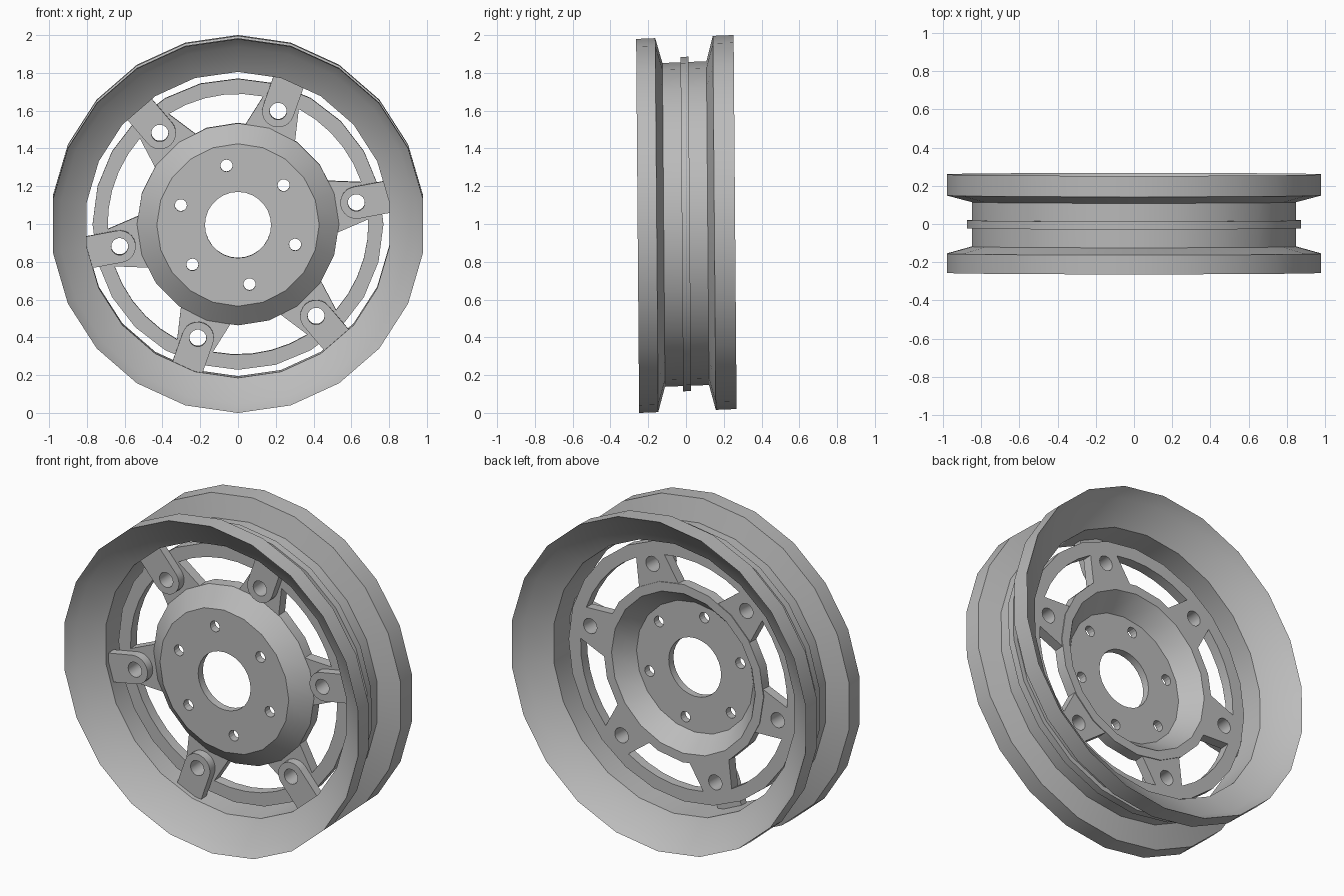
import bpy, bmesh
from math import sin, cos, pi, radians, asin
from mathutils import Matrix

if "Cube" in bpy.data.objects:
    bpy.data.objects.remove(bpy.data.objects["Cube"])

metal = bpy.data.materials.new("grey_metal")
metal.use_nodes = True
GREY = (0.5, 0.5, 0.5, 1)
metal.diffuse_color = GREY
metal.node_tree.nodes["Principled BSDF"].inputs["Base Color"].default_value = GREY

# The wheel leans very slightly about its middle
LEAN = Matrix(((1, 0, 0, 0), (0, 1, -0.008, 0), (0, 0.04, 1, 1), (0, 0, 0, 1)))


def finish(obj):
    obj.data.transform(LEAN)
    obj.data.materials.clear()
    obj.data.materials.append(metal)
    bpy.ops.object.select_all(action='DESELECT')
    obj.select_set(True)
    bpy.context.view_layer.objects.active = obj
    bpy.ops.object.shade_smooth_by_angle(angle=radians(25))


def lathe(name, profile, sides):
    """Turn a closed (radius, y) profile about the y axis."""
    bm = bmesh.new()
    rings = []
    for i in range(sides):
        a = 2 * pi * i / sides
        rings.append([bm.verts.new((r * sin(a), y, r * cos(a))) for r, y in profile])
    n = len(profile)
    for i in range(sides):
        p, q = rings[i], rings[(i + 1) % sides]
        for j in range(n):
            k = (j + 1) % n
            bm.faces.new((p[j], p[k], q[k], q[j]))
    bmesh.ops.recalc_face_normals(bm, faces=bm.faces)
    mesh = bpy.data.meshes.new(name)
    bm.to_mesh(mesh)
    bm.free()
    obj = bpy.data.objects.new(name, mesh)
    bpy.context.collection.objects.link(obj)
    finish(obj)


def sheet(name, outlines, front, back):
    """Cut a flat sheet from outlines in x and z; inner outlines become holes."""
    curve = bpy.data.curves.new(name, 'CURVE')
    curve.dimensions = '2D'
    curve.fill_mode = 'BOTH'
    curve.extrude = (back - front) / 2
    for pts in outlines:
        s = curve.splines.new('POLY')
        s.points.add(len(pts) - 1)
        for p, (x, z) in zip(s.points, pts):
            p.co = (x, z, 0, 1)
        s.use_cyclic_u = True
    temp = bpy.data.objects.new(name + "_outline", curve)
    bpy.context.collection.objects.link(temp)
    bpy.context.view_layer.update()
    mesh = bpy.data.meshes.new_from_object(temp.evaluated_get(bpy.context.evaluated_depsgraph_get()))
    bpy.data.objects.remove(temp)
    mesh.name = name
    mesh.transform(Matrix.Translation((0, (front + back) / 2, 0)) @ Matrix.Rotation(pi / 2, 4, 'X'))
    bm = bmesh.new()
    bm.from_mesh(mesh)
    bmesh.ops.remove_doubles(bm, verts=bm.verts, dist=0.0001)
    bmesh.ops.recalc_face_normals(bm, faces=bm.faces)
    bm.to_mesh(mesh)
    bm.free()
    obj = bpy.data.objects.new(name, mesh)
    bpy.context.collection.objects.link(obj)
    finish(obj)


def arc(r, start, end, steps, cx=0, cz=0):
    return [(cx + r * cos(start + (end - start) * i / steps),
             cz + r * sin(start + (end - start) * i / steps)) for i in range(steps + 1)]


def circle(r, sides, cx=0, cz=0):
    return arc(r, pi / 2, pi / 2 + 2 * pi, sides, cx, cz)[:-1]


def turned(pts, a):
    return [(x * cos(a) - z * sin(a), x * sin(a) + z * cos(a)) for x, z in pts]


STEP = pi / 3
ARMS = [radians(10.5) + STEP * i for i in range(6)]
BOLT_R = 0.637

# Rim with flared lips, a drop centre and a thin middle fin
lathe("rim", [(0.99, -0.256), (0.99, -0.155), (0.857, -0.118), (0.857, -0.022),
              (0.885, -0.022), (0.885, 0.02), (0.857, 0.02), (0.857, 0.115),
              (0.99, 0.15), (0.99, 0.26), (0.945, 0.2), (0.81, 0.115),
              (0.81, -0.115), (0.945, -0.2)], 22)

# Hub: conical wall and pierced face
lathe("hub_wall", [(0.43, -0.13), (0.535, -0.04), (0.535, 0.025), (0.48, 0.025), (0.39, -0.085)], 20)
small_holes = [turned(circle(0.032, 14, 0.32), radians(41) + STEP * i) for i in range(6)]
sheet("hub_face", [circle(0.43, 20), circle(0.175, 28)] + small_holes, -0.13, -0.085)

# Spoke plate: outer ring, six tapered arms and bolt holes
HUB, RING = 0.525, 0.69
base, tip = asin(0.14 / HUB), asin(0.1 / RING)
window = arc(HUB, base, STEP - base, 4) + arc(RING, STEP - tip, tip, 5)
bolt_hole = circle(0.045, 18, BOLT_R)
sheet("spoke_plate", [circle(0.77, 24), circle(0.5, 20)]
      + [turned(window, a) for a in ARMS] + [turned(bolt_hole, a) for a in ARMS], -0.04, 0.02)

# Mounting tabs joining the rim to the spoke plate
tab = [(0.825, -0.085)] + [(0.825, 0.085)] + arc(0.085, pi / 2, 3 * pi / 2, 12, BOLT_R)
for i, a in enumerate(ARMS):
    sheet(f"mounting_tab_{i + 1}", [turned(tab, a), turned(bolt_hole, a)], -0.09, -0.04)
